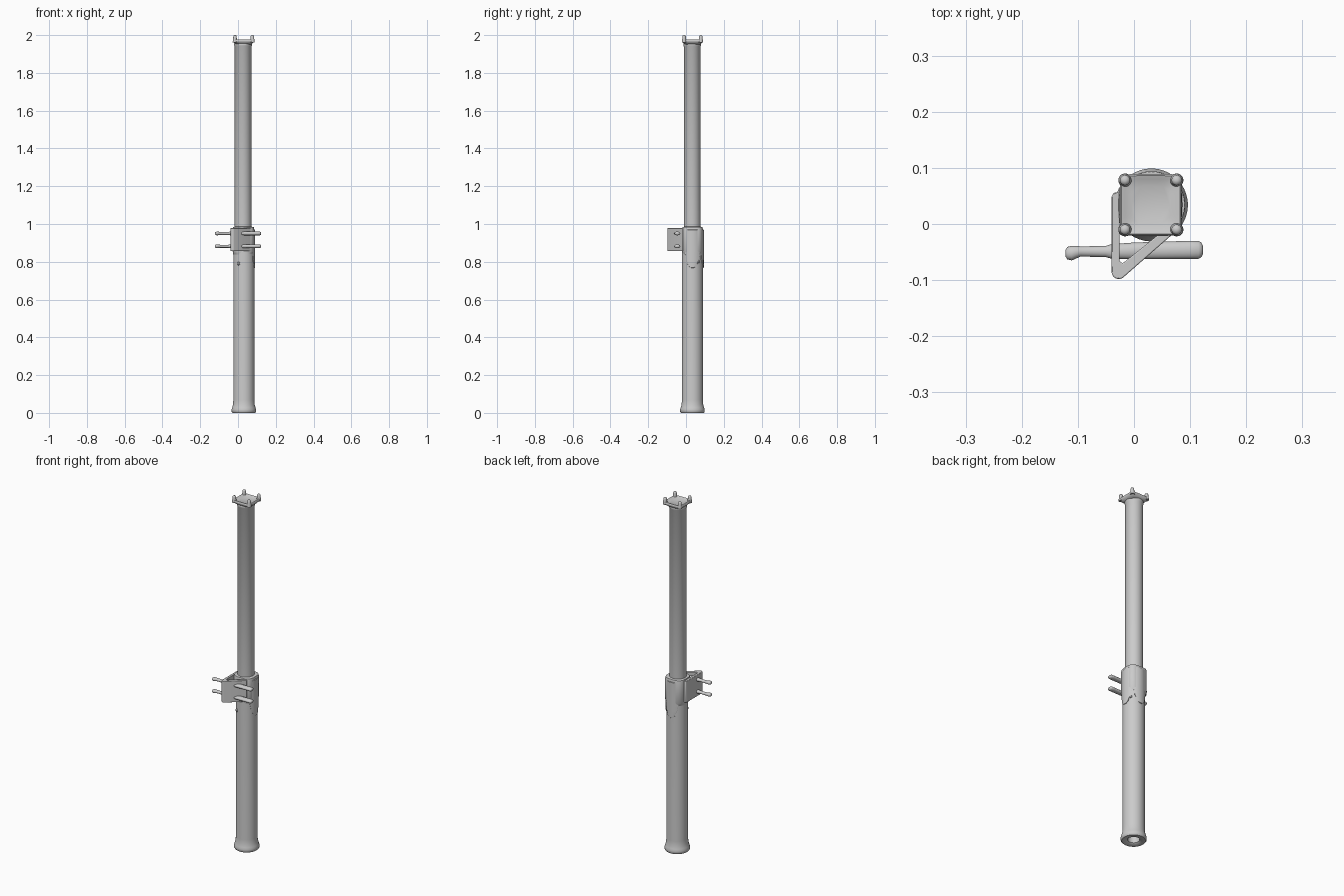
import bpy, bmesh, math
from mathutils import Vector

if "Cube" in bpy.data.objects:
    bpy.data.objects.remove(bpy.data.objects["Cube"])

CX, CY = 0.031, 0.034          # pole axis


def finish(name, bm, bevel=0.0, angle=40, segs=3):
    bmesh.ops.remove_doubles(bm, verts=bm.verts, dist=1e-6)
    bmesh.ops.recalc_face_normals(bm, faces=bm.faces)
    me = bpy.data.meshes.new(name)
    bm.to_mesh(me)
    bm.free()
    ob = bpy.data.objects.new(name, me)
    bpy.context.collection.objects.link(ob)
    if bevel:
        m = ob.modifiers.new("bevel", 'BEVEL')
        m.width, m.segments, m.limit_method = bevel, segs, 'ANGLE'
    bpy.ops.object.select_all(action='DESELECT')
    ob.select_set(True)
    bpy.context.view_layer.objects.active = ob
    bpy.ops.object.shade_smooth_by_angle(angle=math.radians(angle))
    return ob


def loft(name, rings, cap_start=True, cap_end=True, closed=False, **kw):
    """Skin a list of rings that share a point count."""
    bm = bmesh.new()
    vs = [[bm.verts.new(p) for p in r] for r in rings]
    n = len(vs[0])
    pairs = list(zip(vs, vs[1:]))
    if closed:
        pairs.append((vs[-1], vs[0]))
    for a, b in pairs:
        for i in range(n):
            j = (i + 1) % n
            bm.faces.new((a[i], a[j], b[j], b[i]))
    if cap_start and not closed:
        bm.faces.new(vs[0][::-1])
    if cap_end and not closed:
        bm.faces.new(vs[-1])
    return finish(name, bm, **kw)


def ring(rx, ry, z, power=2.0, n=48, c=(CX, CY)):
    """Superellipse ring: power 2 is round, higher is squarer."""
    pts = []
    for i in range(n):
        a = 2 * math.pi * (i + 0.5) / n
        k = (abs(math.cos(a)) ** power + abs(math.sin(a)) ** power) ** (-1 / power)
        pts.append((c[0] + rx * k * math.cos(a), c[1] + ry * k * math.sin(a), z))
    return pts


def lathe(name, profile, c=(CX, CY), **kw):
    return loft(name, [ring(r, r, z, c=c) for r, z in profile], **kw)


def prism(name, outline, z0, z1, **kw):
    return loft(name, [[(x, y, z) for x, y in outline] for z in (z0, z1)], **kw)


def rod(name, stations, z):
    """Rod along x; stations are (x, y, half width, half height)."""
    rings = []
    for x, y, w, h in stations:
        rings.append([(x, y + w * math.cos(t * math.pi / 8),
                       z + h * math.sin(t * math.pi / 8)) for t in range(16)])
    return loft(name, rings, angle=60)


# Lower tube with flared foot and hollow underside
lathe("lower_tube", [(0.03, 0.06), (0.03, 0.006), (0.038, 0.0), (0.060, 0.0),
                     (0.065, 0.006), (0.065, 0.018), (0.062, 0.028),
                     (0.057, 0.045), (0.056, 0.07), (0.056, 0.86)])

# Upper tube with small collar under the head
UC = (0.027, 0.033)
lathe("upper_tube", [(0.0445, 0.85), (0.0445, 1.94), (0.047, 1.944),
                     (0.047, 1.955), (0.042, 1.962)], c=UC)

# Square head plate, tapered below and dished on top
HC = (0.030, 0.034)
loft("head_plate", [ring(r, r, z, p, c=HC) for r, z, p in
                    ((0.040, 1.950, 2.5), (0.049, 1.958, 5), (0.055, 1.966, 9),
                     (0.055, 1.974, 9), (0.052, 1.977, 9), (0.046, 1.975, 8),
                     (0.034, 1.970, 5))], angle=50)

# Corner pins on the head plate
for i, sx in enumerate((-1, 1)):
    for j, sy in enumerate((-1, 1)):
        lathe(f"head_pin_{i * 2 + j + 1}",
              [(0.012, 1.962), (0.0115, 1.974), (0.0095, 1.982), (0.009, 1.994),
               (0.0065, 1.9985), (0.002, 2.0)],
              c=(HC[0] + sx * 0.046, HC[1] + sy * 0.044), angle=60)

# Clamp sleeve around the joint
loft("clamp_sleeve", [ring(rx, ry, z, p, c=(0.029, CY)) for rx, ry, z, p in
                      ((0.054, 0.053, 0.838, 2.2), (0.057, 0.055, 0.855, 3.2),
                       (0.057, 0.055, 0.975, 3.2), (0.055, 0.053, 0.983, 3.2),
                       (0.044, 0.044, 0.986, 2.2))], angle=50)

# Shield-shaped tongues hanging from the sleeve
shield = [(-0.046, 0.97), (0.046, 0.97), (0.046, 0.86), (0.036, 0.81),
          (0.022, 0.776), (0.008, 0.768), (-0.008, 0.768), (-0.022, 0.776),
          (-0.036, 0.81), (-0.046, 0.86)]
for name, ang in (("tongue_right", 0), ("tongue_back", math.pi / 2)):
    rings = []
    for col in range(9):
        f = col / 4 - 1
        for_side = []
        for s, z in shield[1:6]:
            a = ang + f * s / 0.06
            for_side.append((a, z))
        inner = [(CX + 0.052 * math.cos(a), CY + 0.052 * math.sin(a), z) for a, z in for_side]
        outer = [(CX + 0.060 * math.cos(a), CY + 0.060 * math.sin(a), z) for a, z in for_side]
        rings.append(outer + inner[::-1])
    loft(name, rings, bevel=0.002, segs=2)

# Triangular bracket: side plate folded round to a diagonal front plate
tip = Vector((-0.027, -0.085))
outline = [(-0.036, 0.056), (-0.040, 0.048)]
for k in range(9):
    a = math.pi + k * math.radians(125) / 8
    outline.append((tip.x + 0.013 * math.cos(a), tip.y + 0.013 * math.sin(a)))
outline += [(0.068, -0.019), (0.064, -0.008), (0.052, -0.012),
            (-0.020, -0.070), (-0.026, -0.066), (-0.026, 0.056)]
prism("bracket", outline, 0.857, 0.978, bevel=0.002, segs=2)

# Two cross rods, thin with a knob on the left and flattened on the right
for i, z in enumerate((0.882, 0.950)):
    rod(f"cross_rod_{i + 1}",
        [(-0.122, -0.052, 0.006, 0.005), (-0.119, -0.052, 0.011, 0.008),
         (-0.111, -0.052, 0.013, 0.010), (-0.102, -0.050, 0.011, 0.009),
         (-0.095, -0.049, 0.009, 0.008), (-0.050, -0.049, 0.010, 0.008),
         (-0.040, -0.049, 0.013, 0.010), (0.000, -0.048, 0.015, 0.010),
         (0.100, -0.046, 0.016, 0.010), (0.115, -0.046, 0.016, 0.010),
         (0.120, -0.046, 0.013, 0.008), (0.123, -0.046, 0.007, 0.004)], z)


# Small locking bolts in the lower tube
def bolt(name, a, z, r):
    d = Vector((math.cos(a), math.sin(a), 0))
    side = Vector((-d.y, d.x, 0))
    base = Vector((CX, CY, z))
    rings = [[base + d * dist + side * q * math.cos(t * math.pi / 8)
              + Vector((0, 0, q * math.sin(t * math.pi / 8))) for t in range(16)]
             for dist, q in ((0.05, r), (0.058, r), (0.061, r * 0.6))]
    loft(name, rings)


bolt("bolt_front", math.radians(240), 0.79, 0.009)
bolt("bolt_back", math.radians(35), 0.80, 0.007)
